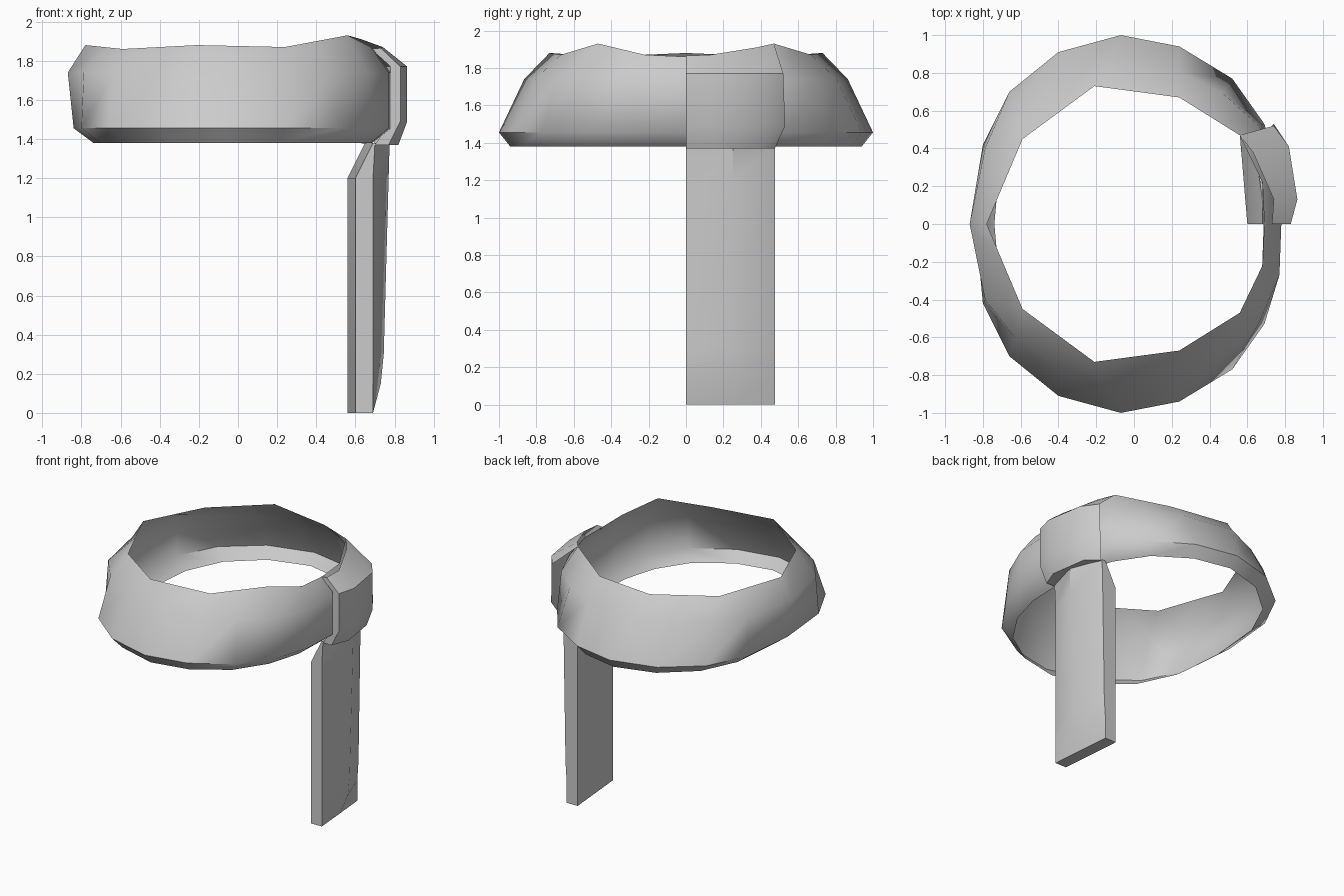
import bpy
import bmesh
from math import radians

default_cube = bpy.data.objects.get("Cube")
if default_cube:
    bpy.data.objects.remove(default_cube, do_unlink=True)

cloth = bpy.data.materials.new("light_grey_cloth")
cloth.use_nodes = True
cloth_colour = (0.6, 0.6, 0.6, 1)
cloth.diffuse_color = cloth_colour
cloth.node_tree.nodes["Principled BSDF"].inputs["Base Color"].default_value = cloth_colour


def loft(name, columns, closed=False, caps=False, angle=35):
    """Join columns of points, each listed upwards, into a smooth sheet."""
    bm = bmesh.new()
    grid = [[bm.verts.new(point) for point in column] for column in columns]
    following = grid[1:] + grid[:1] if closed else grid[1:]
    for left, right in zip(grid, following):
        for row in range(len(left) - 1):
            bm.faces.new((left[row], right[row], right[row + 1], left[row + 1]))
    if caps:
        bm.faces.new([column[0] for column in reversed(grid)])
        bm.faces.new([column[-1] for column in grid])
        bmesh.ops.recalc_face_normals(bm, faces=bm.faces)
    mesh = bpy.data.meshes.new(name)
    bm.to_mesh(mesh)
    bm.free()
    mesh.materials.append(cloth)
    part = bpy.data.objects.new(name, mesh)
    bpy.context.collection.objects.link(part)
    bpy.ops.object.select_all(action="DESELECT")
    part.select_set(True)
    bpy.context.view_layer.objects.active = part
    bpy.ops.object.shade_smooth_by_angle(angle=radians(angle))
    return part


# Head band: widest outline, upper rim, and how far the middle row bulges
band_half = [
    ((-.84, 0), (-.78, 0, 1.88), 1.0),
    ((-.80, .42), (-.685, .225, 1.87), .9),
    ((-.66, .70), (-.59, .45, 1.86), .6),
    ((-.40, .91), (-.40, .59, 1.87), .5),
    ((-.07, 1), (-.21, .73, 1.88), .5),
    ((.24, .94), (.24, .67, 1.87), .5),
    ((.52, .77), (.40, .57, 1.90), .6),
    ((.69, .53), (.56, .47, 1.93), .8),
    ((.77, .27), (.68, .22, 1.87), 1.0),
    ((.78, 0), (.69, 0, 1.86), 1.0),
]


def band_column(outer, rim, bulge, side):
    x, y = outer
    rim_x, rim_y, rim_z = rim
    middle_x = rim_x + (x - rim_x) * bulge
    middle_y = rim_y + (y - rim_y) * bulge
    if x < -.83:
        middle_x = -.87
    rows = [(x * .88, y * .94, 1.38), (x, y, 1.455),
            (middle_x, middle_y, 1.74), (rim_x, rim_y, rim_z)]
    return [(px, py * side, pz) for px, py, pz in rows]


front_columns = [band_column(*entry, -1) for entry in band_half]
back_columns = [band_column(*entry, 1) for entry in reversed(band_half[1:-1])]
loft("head_band", front_columns + back_columns, closed=True, angle=60)

# Knot: a wrap over the band, starting with its folded front edge
row_heights = (1.38, 1.37, 1.49, 1.77)
knot_columns = [
    ((.68, .70, .78, .78), (0, 0, 0, 0), (.68, 0, 1.86)),
    ((.68, .77, .83, .83), (0, 0, 0, 0), (.73, 0, 1.865)),
    ((.68, .82, .865, .865), (.13, .13, .13, .13), (.74, .13, 1.87)),
    ((.64, .78, .82, .82), (.40, .40, .41, .41), (.63, .38, 1.91)),
    ((.62, .69, .74, .74), (.46, .475, .53, .52), (.56, .47, 1.93)),
]
loft("knot", [list(zip(xs, ys, row_heights)) + [top]
              for xs, ys, top in knot_columns], angle=45)

# Hanging tail: a flat strip with a gently bulging outer face
tail_heights = (0, .15, .30, 1.20, 1.38)


def tail_column(y, xs):
    return [(x, y, z) for x, z in zip(xs, tail_heights)]


loft("hanging_tail", [
    tail_column(0, (.60, .60, .60, .60, .69)),
    tail_column(0, (.69, .69, .69, .69, .70)),
    tail_column(.25, (.67, .73, .745, .77, .775)),
    tail_column(.475, (.65, .65, .66, .675, .68)),
    tail_column(.475, (.56, .56, .56, .56, .65)),
], closed=True, caps=True, angle=40)
